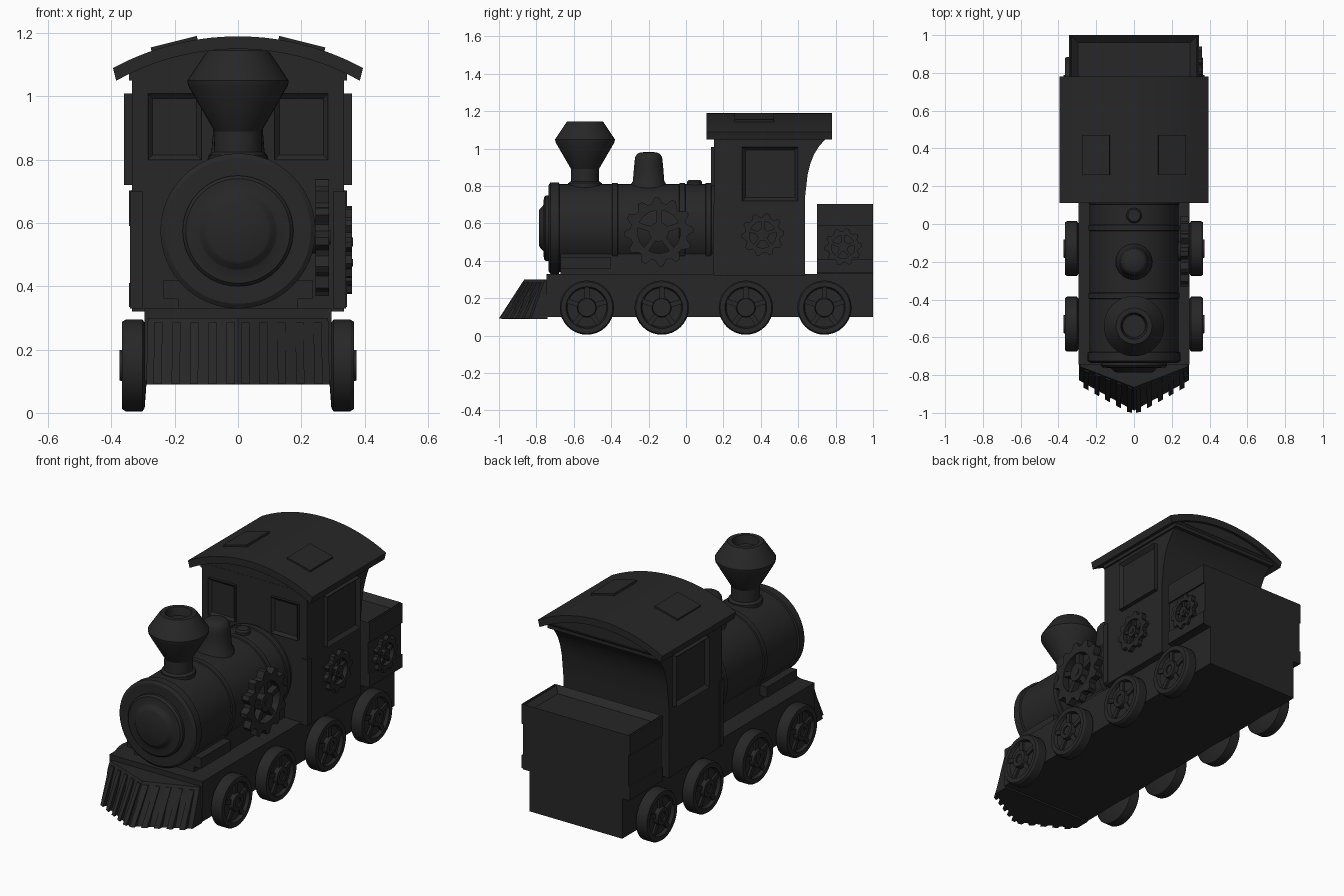
import bpy, bmesh
from math import sin, cos, pi, sqrt, radians
from mathutils import Vector, Matrix

if "Cube" in bpy.data.objects:
    bpy.data.objects.remove(bpy.data.objects["Cube"])

black = bpy.data.materials.new("black_iron")
black.diffuse_color = (0.02, 0.02, 0.02, 1)
black.use_nodes = True
black.node_tree.nodes["Principled BSDF"].inputs["Base Color"].default_value = black.diffuse_color


def finish(name, bm):
    bmesh.ops.remove_doubles(bm, verts=bm.verts, dist=1e-5)
    bmesh.ops.recalc_face_normals(bm, faces=bm.faces)
    me = bpy.data.meshes.new(name)
    bm.to_mesh(me)
    bm.free()
    me.materials.append(black)
    ob = bpy.data.objects.new(name, me)
    bpy.context.collection.objects.link(ob)
    bpy.ops.object.select_all(action='DESELECT')
    ob.select_set(True)
    bpy.context.view_layer.objects.active = ob
    bpy.ops.object.shade_smooth_by_angle(angle=radians(32))
    return ob


def put(axis, a, b, t):
    return {'x': (t, a, b), 'y': (a, t, b), 'z': (a, b, t)}[axis]


def add_prism(bm, profile, axis, lo, hi):
    rings = [[bm.verts.new(put(axis, a, b, t)) for a, b in profile] for t in (lo, hi)]
    n = len(profile)
    for i in range(n):
        j = (i + 1) % n
        bm.faces.new((rings[0][i], rings[0][j], rings[1][j], rings[1][i]))
    bm.faces.new(rings[0])
    bm.faces.new(rings[1])


def prism(name, profile, axis, lo, hi):
    bm = bmesh.new()
    add_prism(bm, profile, axis, lo, hi)
    return finish(name, bm)


def box(name, x, y, z, recess=None, border=0.03, depth=0.02):
    """Box from ranges; recess = direction of a face that is inset and pushed in."""
    bm = bmesh.new()
    add_prism(bm, [(x[0], y[0]), (x[1], y[0]), (x[1], y[1]), (x[0], y[1])], 'z', *z)
    bmesh.ops.recalc_face_normals(bm, faces=bm.faces)
    if recess:
        d = Vector(recess)
        f = max(bm.faces, key=lambda f: f.normal.dot(d))
        bmesh.ops.inset_region(bm, faces=[f], thickness=border)
        bmesh.ops.translate(bm, verts=f.verts, vec=-d * depth)
    return finish(name, bm)


def add_lathe(bm, profile, axis, a0, b0, steps):
    d = Vector(put(axis, 0, 0, 1))
    vs = [bm.verts.new(put(axis, a0 + r, b0, t)) for r, t in profile]
    es = [bm.edges.new(p) for p in zip(vs, vs[1:])]
    bmesh.ops.spin(bm, geom=vs + es, cent=put(axis, a0, b0, 0), axis=d,
                   angle=2 * pi, steps=steps, use_merge=True)


def lathe(name, profile, axis, a0, b0, steps=40):
    bm = bmesh.new()
    add_lathe(bm, profile, axis, a0, b0, steps)
    return finish(name, bm)


def add_bar(bm, y, z, ang, r0, r1, w, lo, hi):
    c, s = cos(ang), sin(ang)
    pts = [(r0, -w), (r1, -w), (r1, w), (r0, w)]
    add_prism(bm, [(y + c * u - s * v, z + s * u + c * v) for u, v in pts], 'x', lo, hi)


def gear(name, y, z, r, lo, hi, teeth):
    bm = bmesh.new()
    n = teeth * 4
    loops = []
    for t in (lo, hi):
        for inner in (False, True):
            loop = []
            for i in range(n):
                a = 2 * pi * i / n
                rr = r * 0.62 if inner else (r if i % 4 < 2 else r * 0.83)
                loop.append(bm.verts.new((t, y + rr * cos(a), z + rr * sin(a))))
            loops.append(loop)
    for p, q in ((0, 1), (1, 3), (3, 2), (2, 0)):
        for i in range(n):
            j = (i + 1) % n
            bm.faces.new((loops[p][i], loops[p][j], loops[q][j], loops[q][i]))
    for k in range(5):
        add_bar(bm, y, z, 2 * pi * k / 5 + pi / 2, r * 0.2, r * 0.66, r * 0.08, lo, hi - 0.008)
    add_lathe(bm, [(0, lo - 0.02), (r * 0.28, lo - 0.02), (r * 0.28, hi), (r * 0.12, hi),
                   (r * 0.12, hi + 0.004), (0, hi + 0.004)], 'x', y, z, 24)
    return finish(name, bm)


# Chassis and saddle under the boiler
box("chassis", (-.295, .295), (-.745, 1.0), (.1, .33))
box("boiler_saddle", (-.19, .19), (-.67, .16), (.32, .46))
for s in (-1, 1):
    box("side_step", sorted((s * .15, s * .235)), (-.67, -.4), (.36, .42))

# Cowcatcher wedge with slats
bm = bmesh.new()
low = [(0, -1.0), (.29, -.84), (.29, -.74), (-.29, -.74), (-.29, -.84)]
top = [(0, -.865), (.285, -.755), (.285, -.74), (-.285, -.74), (-.285, -.755)]
a = [bm.verts.new((x, y + .012 * (y < -.8), .09)) for x, y in low]
b = [bm.verts.new((x, y, .3)) for x, y in top]
for i in range(5):
    j = (i + 1) % 5
    bm.faces.new((a[i], a[j], b[j], b[i]))
bm.faces.new(a)
bm.faces.new(b)
finish("cowcatcher", bm)
bm = bmesh.new()
for s in (-1, 1):
    for k in range(5):
        u = .08 + .2 * k
        ring = []
        for (p, q), z in ((low[:2], .092), (top[:2], .285)):
            for du, off in ((-.045, .02), (.045, .02), (.045, -.014), (-.045, -.014)):
                v = Vector(p).lerp(Vector(q), u + du)
                ring.append(bm.verts.new((s * v.x, max(v.y + off, -1.0), z)))
        for i in range(4):
            j = (i + 1) % 4
            bm.faces.new((ring[i], ring[j], ring[4 + j], ring[4 + i]))
        bm.faces.new(ring[:4])
        bm.faces.new(ring[4:])
finish("cowcatcher_slats", bm)

# Boiler, front door tiers and bands
lathe("boiler", [(0, -.735), (.21, -.735), (.21, -.72), (.235, -.72), (.235, .17), (0, .17)], 'y', 0, .575, 64)
lathe("smokebox_rim", [(.2, -.735), (.23, -.735), (.245, -.725), (.245, -.68), (.23, -.675)], 'y', 0, .575, 64)
lathe("smokebox_door", [(0, -.785), (.095, -.785), (.105, -.78), (.12, -.765), (.125, -.762),
                        (.165, -.76), (.175, -.75), (.175, -.72), (0, -.72)], 'y', 0, .575, 48)
for y in (-.38, -.02, .12):
    lathe("boiler_band", [(.23, y - .018), (.242, y - .014), (.242, y + .014), (.23, y + .018)], 'y', 0, .575, 64)

# Chimney, steam dome, valve
lathe("chimney", [(0, .76), (.09, .76), (.09, .815), (.076, .825), (.074, .89), (.08, .9), (.158, 1.035),
                  (.16, 1.05), (.1, 1.14), (.095, 1.145), (.07, 1.145), (.06, 1.1), (0, 1.1)], 'z', 0, -.54)
lathe("steam_dome", [(0, .76), (.1, .76), (.095, .81), (.084, .825), (.078, .9), (.075, .93), (.072, .955),
                     (.06, .972), (.045, .98), (0, .982)], 'z', 0, -.2)
lathe("valve", [(0, .78), (.04, .78), (.04, .822), (.032, .832), (0, .832)], 'z', 0, .045, 24)

# Cab with concave rear wall
prism("cab", [(.15, .32), (.635, .32), (.635, .73), (.65, .86), (.665, .92), (.685, .97), (.71, 1.01),
              (.74, 1.045), (.775, 1.08), (.15, 1.08)], 'x', -.335, .335)


def arc(r, half, n=28):
    m = max(1, n)
    return [(-half + 2 * half * i / m, .36 + sqrt(r * r - (-half + 2 * half * i / m) ** 2)) for i in range(m + 1)]


prism("cab_gable", arc(.80, .345) + [(.345, 1.05), (-.345, 1.05)], 'y', .151, .765)
prism("roof", arc(.83, .395) + arc(.79, .385)[::-1], 'y', .11, .78)

for s in (-1, 1):
    # Roof hatch, following the roof curve
    hatch = box("roof_hatch", (-.075, .075), (.26, .47), (-.03, .008))
    t = s * .245
    hatch.matrix_world = Matrix.Translation((.83 * sin(t), 0, .36 + .83 * cos(t))) @ Matrix.Rotation(t, 4, 'Y')
    # Side and front windows
    box("side_window", sorted((s * .3, s * .36)), (.3, .6), (.72, 1.01), (s, 0, 0), .025, .02)
    box("front_window", sorted((s * .115, s * .285)), (.135, .2), (.8, 1.01), (0, -1, 0), .022, .014)
    # Corner posts of the cab
    box("cab_post", sorted((s * .3, s * .341)), (.145, .18), (.33, .7))

# Tender with bunker recess and trim bands
box("tender", (-.336, .336), (.7, 1.0), (.33, .705), (0, 0, 1), .055, .03)
for z in ((.335, .41), (.59, .703)):
    for s in (-1, 1):
        box("tender_trim", sorted((s * .33, s * .345)), (.7, 1.0), z)

# Gears on the right side
gear("boiler_gear", -.145, .555, .185, .245, .288, 12)
gear("cab_gear", .41, .54, .115, .33, .36, 10)
gear("tender_gear", .84, .475, .1, .33, .36, 10)

# Wheels with rims, spokes and hubs
for n, y in enumerate((-.53, -.13, .32, .74)):
    for s in (-1, 1):
        bm = bmesh.new()
        add_lathe(bm, [(r, s * x) for r, x in [
            (0, .285), (.135, .295), (.145, .302), (.145, .355), (.138, .366), (.112, .366), (.105, .348),
            (.052, .348), (.048, .374), (.025, .374), (.025, .366), (0, .366)]], 'x', y, .15, 32)
        for k in range(5):
            add_bar(bm, y, .15, 2 * pi * k / 5 + .3, .04, .115, .013, s * .34, s * .36)
        finish(f"wheel_{'left' if s < 0 else 'right'}_{n + 1}", bm)
